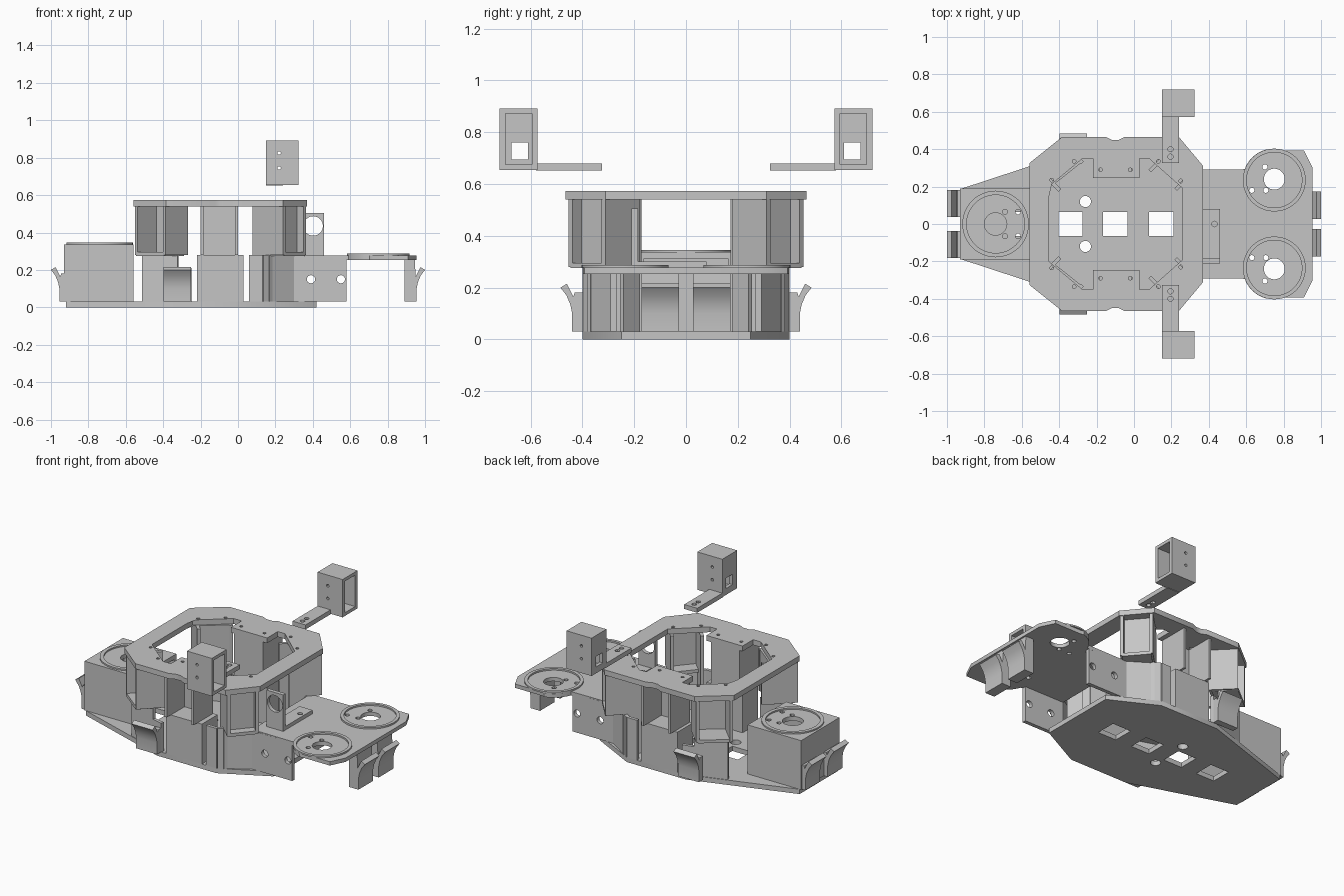
import bpy, bmesh, math
from mathutils import Matrix, Vector

old = bpy.data.objects.get("Cube")
if old:
    bpy.data.objects.remove(old, do_unlink=True)

grey = bpy.data.materials.new("light_grey")
grey.use_nodes = True
colour = (0.56, 0.56, 0.56, 1)
grey.diffuse_color = colour
grey.node_tree.nodes["Principled BSDF"].inputs["Base Color"].default_value = colour


def circle(x, y, r, n=32):
    return [(x + r * math.cos(2 * math.pi * i / n), y + r * math.sin(2 * math.pi * i / n)) for i in range(n)]


def rect(x0, x1, y0, y1):
    return [(x0, y0), (x1, y0), (x1, y1), (x0, y1)]


def both(half):
    """Close an outline by mirroring it across the x axis."""
    return half + [(x, -y) for x, y in reversed(half)]


def plate(name, outline, low, high, holes=(), frame=None):
    """Extrude an outline with holes, then move it by a frame matrix."""
    curve = bpy.data.curves.new(name, "CURVE")
    curve.dimensions = "2D"
    curve.fill_mode = "BOTH"
    curve.extrude = (high - low) / 2
    for loop in [outline, *holes]:
        spline = curve.splines.new("POLY")
        spline.points.add(len(loop) - 1)
        for point, (x, y) in zip(spline.points, loop):
            point.co = (x, y, 0, 1)
        spline.use_cyclic_u = True
    temp = bpy.data.objects.new(name + "_profile", curve)
    bpy.context.collection.objects.link(temp)
    graph = bpy.context.evaluated_depsgraph_get()
    mesh = bpy.data.meshes.new_from_object(temp.evaluated_get(graph))
    bpy.data.objects.remove(temp, do_unlink=True)
    bpy.data.curves.remove(curve)
    mesh.transform(Matrix.Translation((0, 0, (low + high) / 2)))
    if frame:
        mesh.transform(frame)
    bm = bmesh.new()
    bm.from_mesh(mesh)
    bmesh.ops.remove_doubles(bm, verts=bm.verts, dist=1e-5)
    bmesh.ops.recalc_face_normals(bm, faces=bm.faces)
    bm.to_mesh(mesh)
    bm.free()
    mesh.materials.clear()
    mesh.materials.append(grey)
    mesh.name = name
    bpy.context.collection.objects.link(bpy.data.objects.new(name, mesh))


def upright(origin, along):
    """Frame whose local x runs along a flat direction and local y runs up."""
    x, y = Vector((*along, 0)).normalized(), Vector((0, 0, 1))
    rot = Matrix((x, y, x.cross(y))).transposed().to_4x4()
    return Matrix.Translation((*origin, 0)) @ rot


def wall(name, p, q, low, high, thick=0.02):
    p, q = Vector(p), Vector(q)
    n = Vector((p.y - q.y, q.x - p.x)).normalized() * thick / 2
    plate(name, [tuple(v) for v in (p - n, q - n, q + n, p + n)], low, high)


def clip(name, origin, out, width, d=0.04, top=0.18):
    """Flared skirt clip whose upper lip curves outward."""
    profile = [(0, 0.03), (d, 0.03), (d, 0.1), (d + 0.007, 0.135), (d + 0.022, 0.17), (d + 0.045, 0.2),
               (d + 0.02, 0.215), (d - 0.005, 0.165), (d - 0.01, top), (0, top)]
    plate(name, profile, -width / 2, width / 2, frame=upright(origin, out))


# Base plate with cable openings
openings = [rect(x - 0.065, x + 0.065, -0.065, 0.065) for x in (-0.58, -0.34, -0.1, 0.145)]
openings += [circle(-0.26, y, 0.03) for y in (0.12, -0.12)]
plate("base_plate", both([(-0.92, 0.19), (-0.28, 0.4), (0.13, 0.4), (0.42, 0.25)]), 0, 0.03, openings)

# Upper ring with inward tabs
ring_outer = both([(-0.56, 0.325), (-0.385, 0.465), (-0.15, 0.465), (-0.12, 0.45), (-0.08, 0.45),
                   (-0.05, 0.465), (0.24, 0.465), (0.37, 0.31)])
ring_inner = both([(-0.455, 0.2), (-0.275, 0.35), (-0.22, 0.35), (-0.22, 0.245), (0.03, 0.245),
                   (0.03, 0.35), (0.08, 0.35), (0.26, 0.19)])
screws = [(-0.44, 0.235), (-0.32, 0.335), (-0.18, 0.29), (-0.02, 0.29), (0.13, 0.335), (0.25, 0.23)]
plate("upper_ring", ring_outer, 0.54, 0.573, [ring_inner] +
      [circle(x, s * y, 0.01, 10) for x, y in screws for s in (1, -1)])

# Rear motor housing with turntable ring
rear_holes = [circle(-0.74, 0, 0.06)] + [circle(x, y, 0.014, 12) for x in (-0.69, -0.62) for y in (-0.065, 0.065)]
plate("rear_housing_top", rect(-0.93, -0.56, -0.19, 0.19), 0.31, 0.337, rear_holes)
plate("rear_housing_end", rect(-0.93, -0.905, -0.19, 0.19), 0.03, 0.31)
plate("rear_turntable_ring", circle(-0.74, 0, 0.178, 48), 0.337, 0.346, [circle(-0.74, 0, 0.155, 48)])

# Front deck carrying two turntables, its edge rounded around them
deck_holes = []
for s in (1, -1):
    deck_holes.append(circle(0.75, s * 0.24, 0.056))
    deck_holes += [circle(x, s * y, 0.014, 12) for x, y in ((0.7, 0.305), (0.63, 0.18), (0.705, 0.18))]
bulge = [(0.75 + 0.169 * math.cos(math.radians(t)), 0.235 + 0.169 * math.sin(math.radians(t)))
         for t in range(160, 104, -9)]
plate("front_deck", both([(0.3, 0.29), *bulge, (0.72, 0.392), (0.91, 0.392), (0.955, 0.3)]),
      0.253, 0.277, deck_holes)

# Sensor bracket on the deck
plate("bracket_foot", rect(0.37, 0.46, -0.21, 0.08), 0.277, 0.3, [circle(0.43, 0, 0.015, 12)])
plate("bracket_upright", rect(0.345, 0.46, 0.277, 0.505), -0.01, 0.015, [circle(0.402, 0.435, 0.052)],
      upright((0, -0.195), (1, 0)))

for side, s in (("left", 1), ("right", -1)):
    def m(x, y):
        return (x, s * y)

    def span(y0, y1):
        return sorted((s * y0, s * y1))

    # Rear housing side
    plate("rear_housing_side_" + side, rect(-0.905, -0.56, *span(0.165, 0.19)), 0.03, 0.31)

    # Front turntable
    plate("front_turntable_ring_" + side, circle(0.75, s * 0.235, 0.168, 48), 0.277, 0.287,
          [circle(0.75, s * 0.235, 0.148, 48)])

    # Skirt clips at both ends and on the flank
    clip("rear_clip_" + side, m(-0.925, 0.11), (-1, 0), 0.145, 0.03)
    clip("front_clip_" + side, m(0.89, 0.1), (1, 0), 0.145, 0.065, 0.253)
    clip("side_clip_" + side, m(-0.325, 0.4), (0, s), 0.145)

    # Lower body walls
    wall("front_corner_wall_" + side, m(0.13, 0.39), m(0.3, 0.28), 0.03, 0.28)
    wall("front_flank_wall_" + side, m(0.06, 0.39), m(0.13, 0.39), 0.03, 0.28)
    wall("rear_corner_wall_" + side, m(-0.51, 0.31), m(-0.32, 0.372), 0.03, 0.285)
    wall("rear_clip_wall_" + side, m(-0.32, 0.372), m(-0.25, 0.39), 0.03, 0.21)
    plate("deck_side_wall_" + side, rect(0.3, 0.58, 0.03, 0.27), -0.012, 0.012,
          [circle(x, 0.15, 0.022, 16) for x in (0.39, 0.55)], upright(m(0, 0.28), (1, 0)))

    # Flank column with an open pocket above it
    plate("flank_column_" + side, rect(-0.22, 0.03, *span(0.245, 0.4)), 0.03, 0.28)
    plate("flank_pocket_panel_" + side, rect(-0.2, 0, *span(0.245, 0.265)), 0.28, 0.54)
    for end, x in (("rear", -0.2), ("front", -0.015)):
        plate("flank_pocket_%s_cheek_%s" % (end, side), rect(x, x + 0.015, *span(0.265, 0.44)), 0.28, 0.54)

    # Corner pockets: two cheeks, a back panel and a floor
    for end, a, b, depth, long_a, long_b, low in (
            ("rear", (-0.555, 0.32), (-0.385, 0.455), 0.155, 0.21, 0.17, 0.28),
            ("front", (0.365, 0.31), (0.24, 0.455), 0.06, 0.19, 0.23, 0.03)):
        a, b = Vector(m(*a)), Vector(m(*b))
        a, b = a.lerp(b, 0.06), b.lerp(a, 0.06)
        inward = Vector((1 if end == "rear" else -1, -s)).normalized()
        tag = end + "_" + side
        for label, p, length in (("end", a, long_a), ("side", b, long_b)):
            wall("pocket_%s_cheek_%s" % (label, tag), p, p + inward * length, 0.28, 0.54)
            if low < 0.28:
                wall("body_%s_cheek_%s" % (label, tag), p + inward * 0.1, p + inward * length, low, 0.28)
        wall("pocket_panel_" + tag, a + inward * depth, b + inward * depth, 0.28, 0.54)
        plate("pocket_floor_" + tag, [tuple(v) for v in (a, b, b + inward * 0.15, a + inward * 0.15)], 0.275, 0.295)

    # Raised side arm with an open sensor case
    plate("arm_strip_" + side, rect(0.15, 0.24, *span(0.325, 0.58)), 0.652, 0.68,
          [circle(0.195, s * y, 0.014, 12) for y in (0.36, 0.4)])
    plate("sensor_case_back_" + side, rect(*span(0.573, 0.72), 0.655, 0.892), 0.15, 0.172,
          [rect(*span(0.61, 0.675), 0.695, 0.76)], upright((0, 0), (0, 1)))
    for label, y in (("inner", 0.584), ("outer", 0.709)):
        plate("sensor_case_%s_wall_%s" % (label, side), rect(0.172, 0.323, 0.655, 0.892), -0.011, 0.011,
              [circle(0.22, z, 0.009, 12) for z in (0.745, 0.825)], upright(m(0, y), (1, 0)))
    for label, low in (("floor", 0.655), ("roof", 0.872)):
        plate("sensor_case_%s_%s" % (label, side), rect(0.172, 0.323, *span(0.595, 0.698)), low, low + 0.02)

# Smooth round holes and rings, keep all corners sharp
bpy.ops.object.select_all(action="DESELECT")
for obj in bpy.context.scene.objects:
    if obj.type == "MESH":
        obj.select_set(True)
        bpy.context.view_layer.objects.active = obj
bpy.ops.object.shade_smooth_by_angle()
